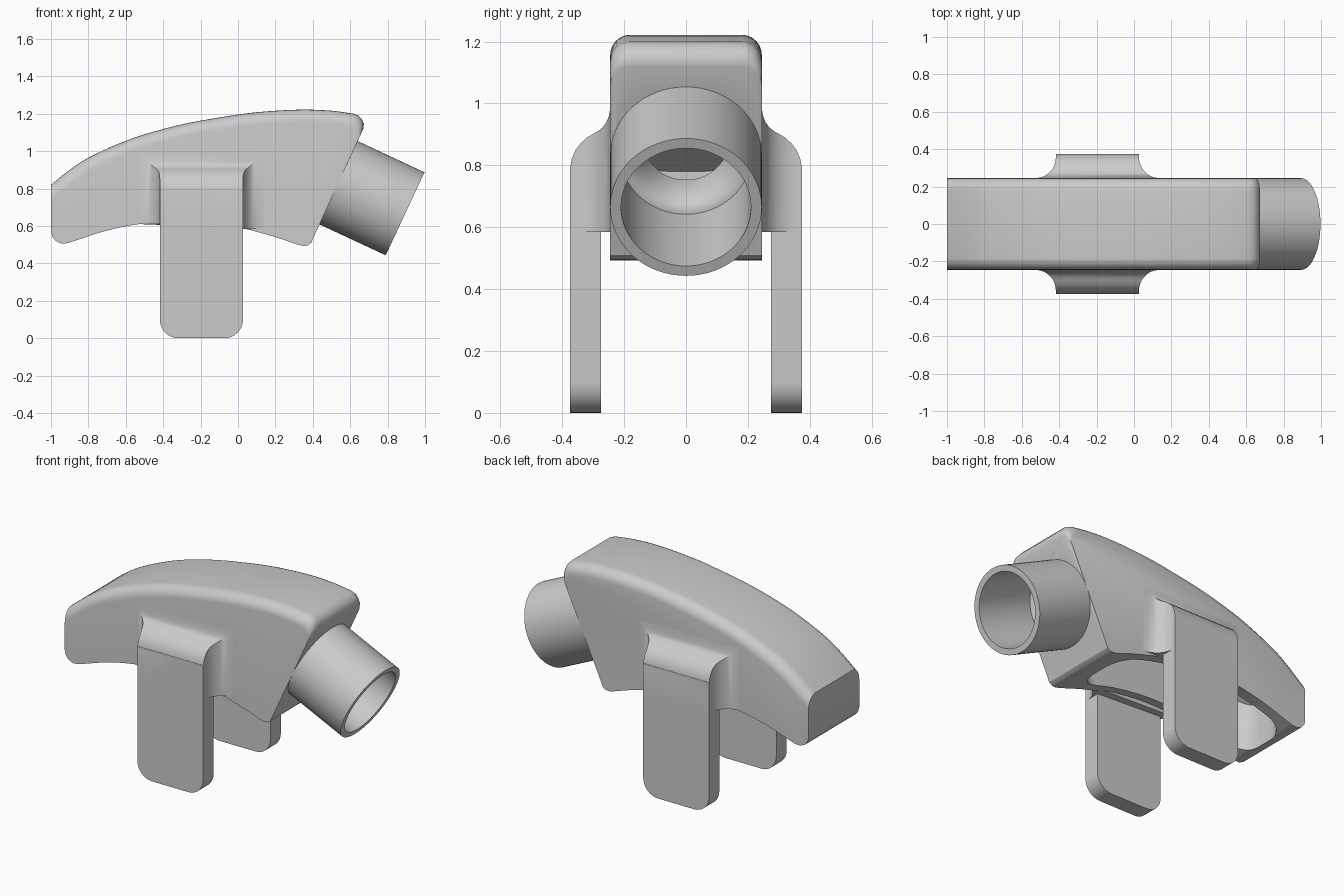
import bpy, bmesh, math
from mathutils import Vector

if "Cube" in bpy.data.objects:
    bpy.data.objects.remove(bpy.data.objects["Cube"])

grey = bpy.data.materials.new("plain_grey")
grey.diffuse_color = (0.6, 0.6, 0.6, 1)
grey.use_nodes = True
grey.node_tree.nodes["Principled BSDF"].inputs["Base Color"].default_value = grey.diffuse_color


def finish(name, bm, helper=False):
    bmesh.ops.recalc_face_normals(bm, faces=bm.faces)
    me = bpy.data.meshes.new(name)
    bm.to_mesh(me)
    bm.free()
    me.materials.append(grey)
    ob = bpy.data.objects.new(name, me)
    bpy.context.collection.objects.link(ob)
    if helper:
        ob.hide_render = True
        ob.hide_set(True)
    return ob


def loft(rings, closed=False):
    """Skin equal-length rings; cap the ends, or join last to first."""
    bm = bmesh.new()
    vs = [[bm.verts.new(p) for p in r] for r in rings]
    n = len(vs[0])
    for a, b in zip(vs, vs[1:] + (vs[:1] if closed else [])):
        for i in range(n):
            j = (i + 1) % n
            bm.faces.new((a[i], a[j], b[j], b[i]))
    if not closed:
        bm.faces.new(vs[0])
        bm.faces.new(vs[-1])
    return bm


def smooth(ob):
    bpy.ops.object.select_all(action='DESELECT')
    ob.select_set(True)
    bpy.context.view_layer.objects.active = ob
    bpy.ops.object.shade_smooth_by_angle(angle=math.radians(32))


def spline(pts, steps=4):
    """Catmull-Rom through a few profile points."""
    p = [Vector(q) for q in pts]
    p = [2 * p[0] - p[1]] + p + [2 * p[-1] - p[-2]]
    out = []
    for a, b, c, d in zip(p, p[1:], p[2:], p[3:]):
        for k in range(steps):
            t = k / steps
            out.append(0.5 * (2 * b + (c - a) * t + (2 * a - 5 * b + 4 * c - d) * t * t
                              + (3 * b - a - 3 * c + d) * t ** 3))
    return out + [p[-2]]


# Curved body: side profile lofted across y with rounded upper edges
top = spline([(-1, .82), (-.9, .9), (-.8, .965), (-.65, 1.035), (-.5, 1.09), (-.3, 1.143),
              (-.1, 1.18), (.1, 1.208), (.33, 1.222), (.5, 1.216), (.62, 1.2)])
top += [Vector(p) for p in ((.645, 1.19), (.663, 1.17), (.673, 1.145), (.67, 1.12))]
bottom = [Vector(p) for p in ((.40, .53), (.392, .51), (.372, .496), (.35, .493))]
bottom += spline([(.32, .5), (.2, .54), (.03, .587), (-.12, .613), (-.27, .626), (-.42, .622),
                  (-.58, .602), (-.72, .57), (-.85, .528), (-.91, .508)])
bottom += [Vector(p) for p in ((-.945, .506), (-.975, .52), (-.993, .543), (-1, .57))]
slide = Vector((-.42, -.91))
inward = []
for i, p in enumerate(top):
    if i == 0:
        inward.append(Vector((0, -1.2)))
    elif p.x > .61:
        inward.append(slide)
    else:
        t = (top[i + 1] - top[i - 1]).normalized()
        inward.append(Vector((t.y, -t.x)))
R, W = .065, .245
rings = []
for s in (-1, 1):
    arc = [k * math.pi / 12 for k in range(7)]
    for a in (reversed(arc) if s < 0 else arc):
        y = s * (W - R + R * math.sin(a))
        drop = R * (1 - math.cos(a))
        rings.append([(q.x, y, q.y) for q in
                      [p + d * drop for p, d in zip(top, inward)] + bottom])
body = finish("body_shell", loft(rings))

# Hollow underside, rounded at both ends
cav = [(-.92, .4), (-.92, .78), (-.75, .9), (-.5, 1.0), (-.2, 1.075), (.1, 1.115),
       (.3, 1.12), (.5, 1.09), (.19, .4)]
bm = loft([[(x, s * .18, z) for x, z in cav] for s in (-1, 1)])
bm.verts.ensure_lookup_table()
n = len(cav)
ends = [e for e in bm.edges if {v.index % n for v in e.verts} in ({0, 1}, {n - 2, n - 1})]
bm.verts.index_update()
ends = [e for e in bm.edges if {v.index % n for v in e.verts} in ({0, 1}, {n - 2, n - 1})]
bmesh.ops.bevel(bm, geom=ends, offset=.13, segments=7, profile=.5, affect='EDGES')
cavity = finish("cavity_cutter", bm, True)

# Angled spout, turned around an axis square to the sloping end
AX = Vector((.906, 0, -.423)).normalized()
BASE = Vector((.54, 0, .83))
U, V = Vector((0, 1, 0)), AX.cross(Vector((0, 1, 0)))


def turned(profile, closed, n=64):
    return loft([[BASE + AX * t + (U * math.cos(a) + V * math.sin(a)) * r
                  for a in (2 * math.pi * k / n for k in range(n))]
                 for r, t in profile], closed)


throat = [(.15 + .06 * (1 - math.sin(a)), -.005 - .12 * (1 - math.cos(a)))
          for a in (k * math.pi / 16 for k in range(9))]
spout = finish("spout", turned([(.225, -.13), (.225, -.004), (.245, -.004), (.245, .39),
                                (.21, .39)] + throat + [(.15, -.13)], True))
bore = finish("bore_cutter", turned([(.225, .06), (.225, -.13), (.15, -.13), (.15, -.35)],
                                    False), True)

for cutter in (cavity, bore):
    m = body.modifiers.new("cut", 'BOOLEAN')
    m.operation, m.solver, m.object = 'DIFFERENCE', 'EXACT', cutter
    bpy.context.view_layer.objects.active = body
    bpy.ops.object.modifier_apply(modifier=m.name)

# Two side legs, each with a flared shoulder blending into the body
XL, XR = -.418, .027
shoulder = [(.23, .985), (.245, .985), (.249, .96), (.257, .94), (.27, .922), (.285, .91),
            (.30, .902), (.32, .89), (.34, .872), (.357, .85), (.369, .822), (.375, .79)]
foot = [(XL, .8)]
for cx, start in ((XL + .1, math.pi), (XR - .1, 1.5 * math.pi)):
    foot += [(cx + .1 * math.cos(start + k * math.pi / 16),
              .1 + .1 * math.sin(start + k * math.pi / 16)) for k in range(9)]
foot += [(XR, .8)]
for s, side in ((-1, "front"), (1, "back")):
    rings = []
    for y, z in shoulder:
        h = min(max(y - W, 0), .11)
        d = .11 - math.sqrt(.11 ** 2 - (.11 - h) ** 2)
        rings.append([(XL - d, s * y, .61), (XL - d, s * y, z),
                      (XR + d, s * y, z), (XR + d, s * y, .585)])
    smooth(finish(side + "_shoulder", loft(rings)))
    smooth(finish(side + "_leg", loft([[(x, s * y, z) for x, z in foot] for y in (.275, .375)])))

smooth(body)
smooth(spout)
